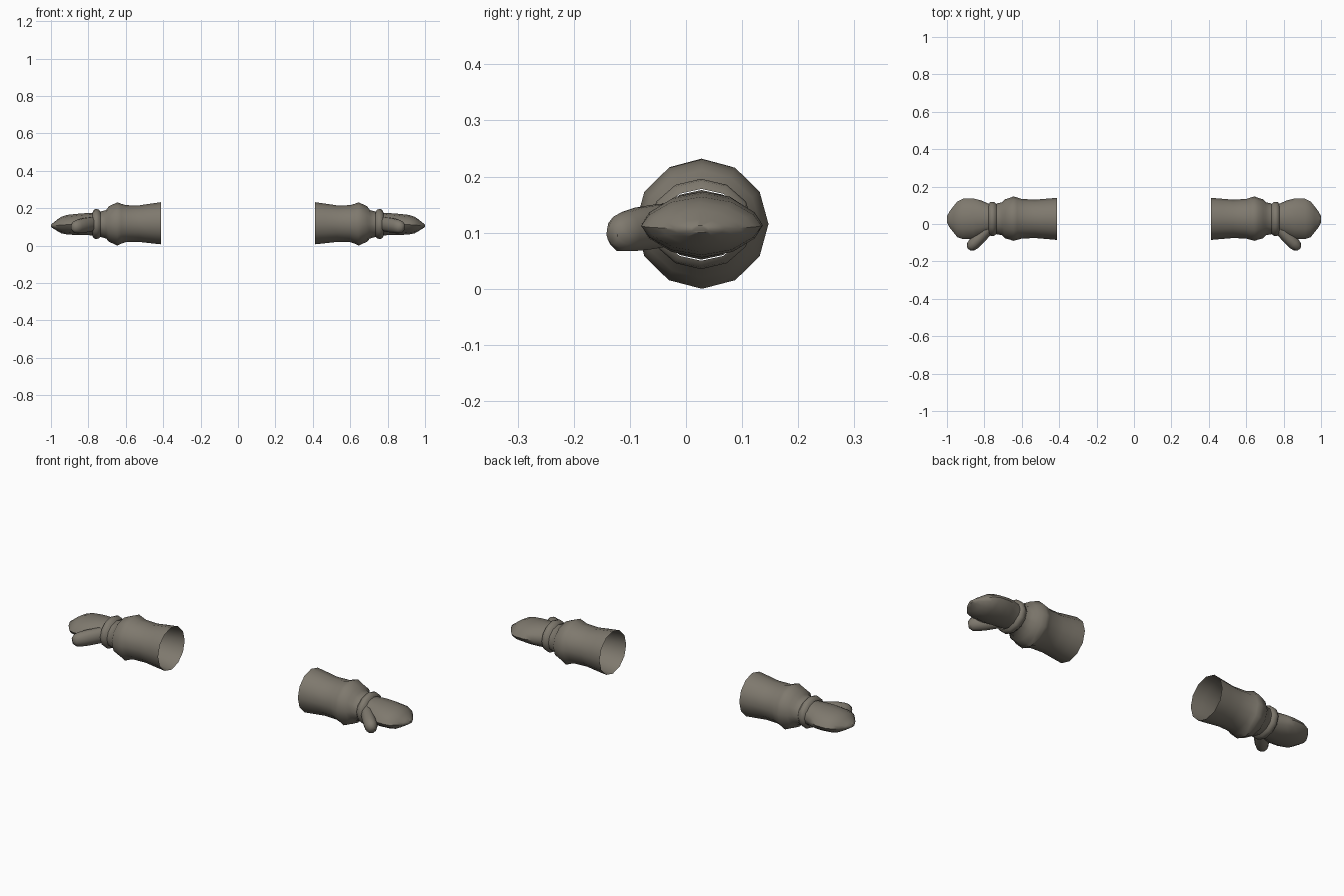
import bpy, math
from mathutils import Vector, Matrix

cube = bpy.data.objects.get("Cube")
if cube:
    bpy.data.objects.remove(cube)

COLOR = (0.21, 0.19, 0.155, 1)
mat = bpy.data.materials.new("grey brown leather")
mat.use_nodes = True
mat.diffuse_color = COLOR
mat.node_tree.nodes["Principled BSDF"].inputs["Base Color"].default_value = COLOR


def loft(name, rings, cap_end):
    """Skin a list of point rings into a smooth shaded object."""
    n = len(rings[0])
    verts = [p for ring in rings for p in ring]
    faces = [(r * n + i, r * n + (i + 1) % n, (r + 1) * n + (i + 1) % n, (r + 1) * n + i)
             for r in range(len(rings) - 1) for i in range(n)]
    if cap_end:
        faces.append(tuple(range(len(verts) - n, len(verts))))
    mesh = bpy.data.meshes.new(name)
    mesh.from_pydata(verts, [], faces)
    mesh.materials.append(mat)
    obj = bpy.data.objects.new(name, mesh)
    bpy.context.collection.objects.link(obj)
    bpy.ops.object.select_all(action="DESELECT")
    obj.select_set(True)
    bpy.context.view_layer.objects.active = obj
    bpy.ops.object.shade_smooth_by_angle(angle=math.radians(50))


def angles(sides):
    return [2 * math.pi * i / sides for i in range(sides)]


def section(x, y0, y1, z0, z1, pinch=0.0):
    """Cross-section between the given limits; pinch narrows the two sides."""
    ring = []
    for a in angles(12):
        s = math.sin(a)
        ring.append(Vector((x, (y0 + y1) / 2 + (y1 - y0) / 2 * math.cos(a),
                            (z0 + z1) / 2 + (z1 - z0) / 2 * s * abs(s) ** pinch)))
    return ring


# x, then y limits, then z limits
CUFF = [(0.412, -.085, .14, .007, .232), (0.47, -.08, .135, .013, .224),
        (0.53, -.075, .13, .02, .215), (0.60, -.078, .134, .018, .216),
        (0.625, -.085, .142, .01, .224), (0.645, -.09, .147, 0, .231),
        (0.665, -.083, .139, .01, .222), (0.69, -.077, .132, .02, .211),
        (0.705, -.06, .116, .038, .19), (0.735, -.055, .11, .046, .182)]
BAND = [(0.733, -.05, .105, .05, .178), (0.745, -.062, .116, .038, .193),
        (0.757, -.065, .119, .035, .196), (0.77, -.062, .116, .038, .193),
        (0.778, -.05, .105, .05, .178)]
# the same limits, then pinch
HAND = [(0.73, -.05, .105, .052, .176, 0), (0.78, -.052, .11, .055, .174, .05),
        (0.82, -.067, .127, .056, .173, .15), (0.86, -.08, .137, .056, .17, .3),
        (0.915, -.08, .135, .06, .164, .4), (0.945, -.07, .12, .066, .154, .4),
        (0.965, -.045, .095, .077, .14, .3), (0.985, -.02, .069, .09, .124, .2),
        (1.0, .008, .042, .1, .113, 0)]
# centre, then half width and half height
THUMB = [((.76, -.005, .12), .028, .036), ((.795, -.043, .113), .032, .04),
         ((.83, -.08, .107), .033, .04), ((.855, -.104, .102), .033, .037),
         ((.872, -.121, .098), .028, .032), ((.884, -.132, .096), .014, .016)]


def thumb_rings():
    """Elliptical rings set square to the slanted thumb axis."""
    axis = (Vector(THUMB[-1][0]) - Vector(THUMB[0][0])).normalized()
    across = Vector((0, 0, 1)).cross(axis).normalized()
    up = axis.cross(across)
    return [[Vector(c) + across * w * math.cos(a) + up * h * math.sin(a) for a in angles(10)]
            for c, w, h in THUMB]


# Part name: rings, closed tip
PARTS = {
    "cuff": ([section(*r) for r in CUFF], False),
    "wrist_band": ([section(*r) for r in BAND], False),
    "hand": ([section(*r) for r in HAND], True),
    "thumb": (thumb_rings(), True),
}

# Left and right gloves; reversed rings keep the mirrored faces outward
for side, sign in (("left", 1), ("right", -1)):
    flip = Matrix.Diagonal((sign, 1, 1))
    for part, (rings, closed) in PARTS.items():
        loft(f"{side}_{part}", [[flip @ p for p in ring[::sign]] for ring in rings], closed)
